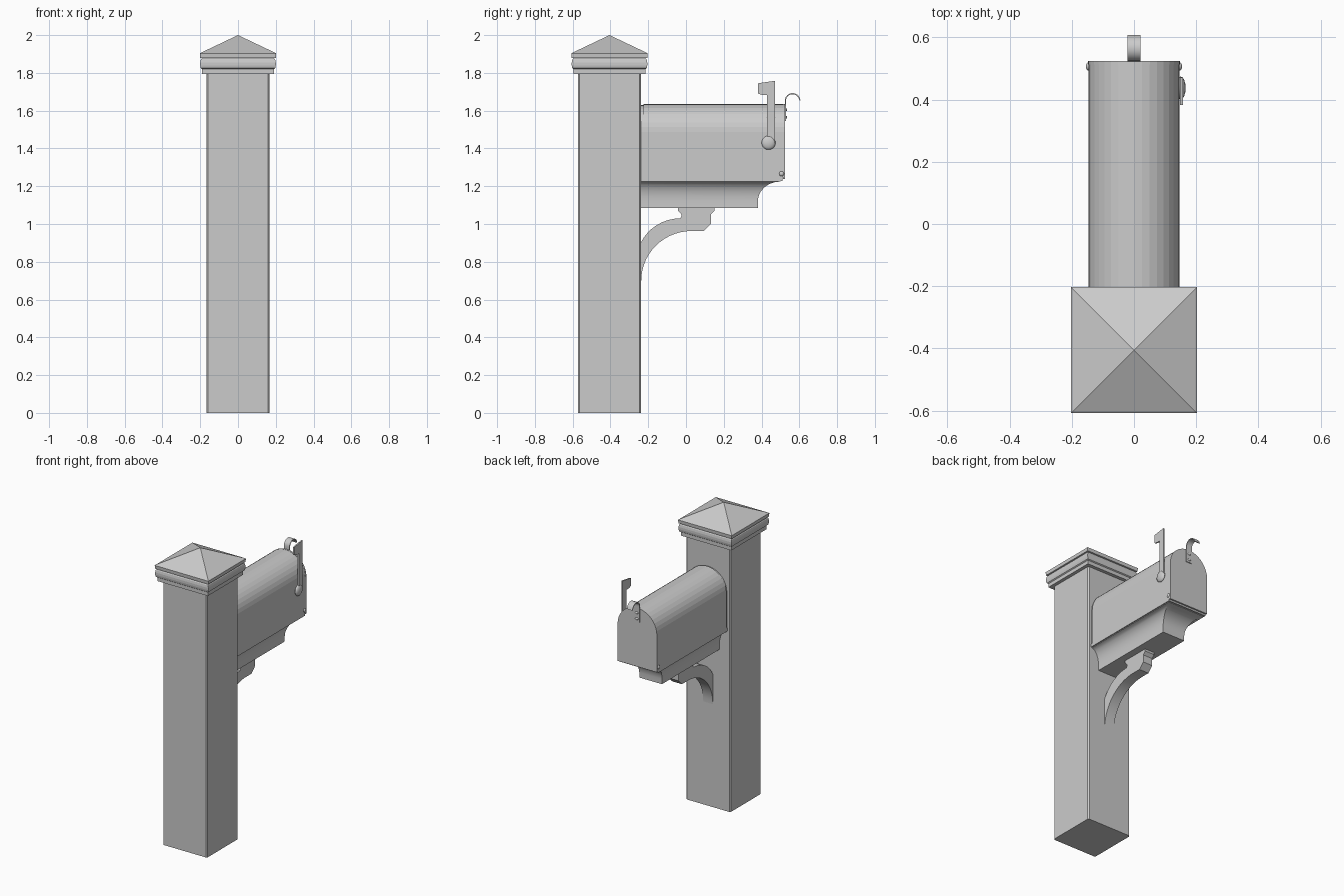
import bpy, bmesh
from math import sin, cos, pi, radians
from mathutils import Matrix

if "Cube" in bpy.data.objects:
    bpy.data.objects.remove(bpy.data.objects["Cube"])


def finish(name, bm, smooth=None):
    bmesh.ops.recalc_face_normals(bm, faces=bm.faces[:])
    me = bpy.data.meshes.new(name)
    bm.to_mesh(me)
    bm.free()
    ob = bpy.data.objects.new(name, me)
    bpy.context.collection.objects.link(ob)
    if smooth:
        bpy.ops.object.select_all(action='DESELECT')
        ob.select_set(True)
        bpy.context.view_layer.objects.active = ob
        bpy.ops.object.shade_smooth_by_angle(angle=radians(smooth))
    return ob


def loft(name, rings, smooth=None):
    """Skin a list of equal-length closed rings and cap both ends."""
    bm = bmesh.new()
    loops = [[bm.verts.new(p) for p in r] for r in rings]
    n = len(loops[0])
    for a, b in zip(loops, loops[1:]):
        for i in range(n):
            j = (i + 1) % n
            bm.faces.new((a[i], a[j], b[j], b[i]))
    bm.faces.new(loops[0])
    bm.faces.new(loops[-1])
    return finish(name, bm, smooth)


def rect(hx, y0, y1, z):
    return [(-hx, y0, z), (hx, y0, z), (hx, y1, z), (-hx, y1, z)]


def extrude_x(name, profile, x0, x1, smooth=None):
    return loft(name, [[(x, y, z) for y, z in profile] for x in (x0, x1)], smooth)


def arc(cy, cz, ry, rz, a0, a1, n):
    return [(cy + ry * cos(radians(a0 + (a1 - a0) * i / n)),
             cz + rz * sin(radians(a0 + (a1 - a0) * i / n))) for i in range(n + 1)]


PY = -0.405  # post centre

# Post with chamfered corners
h, c = 0.167, 0.008
octagon = [(-h + c, -h), (h - c, -h), (h, -h + c), (h, h - c),
           (h - c, h), (-h + c, h), (-h, h - c), (-h, -h + c)]
loft("post", [[(x, PY + y, z) for x, y in octagon] for z in (0, 1.8)])

# Moulded cap and pyramid roof
mould = [(0.190, 1.795), (0.190, 1.82), (0.197, 1.825), (0.2, 1.84), (0.2, 1.855),
         (0.197, 1.87), (0.191, 1.878), (0.2, 1.88), (0.202, 1.903), (0.198, 1.906)]
loft("post_cap", [rect(w, PY - w, PY + w, z) for w, z in mould])
bm = bmesh.new()
base = [bm.verts.new(p) for p in rect(0.198, PY - 0.198, PY + 0.198, 1.906)]
tip = bm.verts.new((0, PY, 2.0))
for i in range(4):
    bm.faces.new((base[i], base[(i + 1) % 4], tip))
bm.faces.new(base)
finish("cap_roof", bm)


# Arched mailbox shell, rear collar and door
def arch(name, r, y0, y1, z0):
    ring = [(-r, z0)] + [(-x, z) for x, z in arc(0, 1.488, r, r, 0, 180, 18)] + [(r, z0)]
    loft(name, [[(x, y, z) for x, z in ring] for y in (y0, y1)])


arch("mailbox_body", 0.147, -0.225, 0.515, 1.25)
arch("rear_collar", 0.141, -0.242, -0.225, 1.25)
arch("mailbox_door", 0.148, 0.513, 0.524, 1.237)

# Floor plate and coved support underneath
loft("floor_plate", [rect(0.147, -0.24, 0.51, z) for z in (1.228, 1.25)])
cove = [(0, 1.085), (0, 1.12)] + [(1 - cos(radians(a)), 1.12 + 0.105 * sin(radians(a)))
                                  for a in (15, 30, 45, 60, 75, 90)]
loft("coved_support", [rect(0.085 + 0.055 * t, -0.24, 0.38 + 0.12 * t, z)
                       for t, z in cove] + [rect(0.14, -0.24, 0.5, 1.23)], 30)

# Curved bracket
outer = arc(-0.03, 0.80, 0.233, 0.23, 155, 90, 8)
foot = [(-0.022, 1.048), (-0.042, 1.07), (-0.042, 1.087), (0.15, 1.087), (0.15, 1.07),
        (0.132, 1.05), (0.132, 1.0), (0.095, 0.963)]
inner = arc(0.03, 0.70, 0.267, 0.263, 90, 180, 14)
extrude_x("bracket", outer + foot + inner, -0.036, 0.036, 30)

# Signal flag and its domed pivot
flag = [(0.43, 1.43), (0.47, 1.43), (0.47, 1.758), (0.382, 1.745),
        (0.382, 1.69), (0.405, 1.683), (0.43, 1.683)]
extrude_x("flag", flag, 0.148, 0.157)


def dome(name, x, y, z, rx, r):
    bm = bmesh.new()
    bmesh.ops.create_uvsphere(bm, u_segments=16, v_segments=10, radius=1,
                              matrix=Matrix.Translation((x, y, z)) @ Matrix.Diagonal((rx, r, r, 1)))
    finish(name, bm, 40)


dome("flag_pivot", 0.15, 0.437, 1.43, 0.016, 0.037)

# Door hinge pins
for s, side in ((-1, "left"), (1, "right")):
    dome("hinge_pin_" + side, s * 0.146, 0.506, 1.266, 0.009, 0.013)

# Hooked door latch, a thin bent strip with rivets
t = 0.003
hook = lambda d: ([(0.526 + d, 1.545), (0.526 + d, 1.65)]
                  + arc(0.564, 1.652, 0.038 - d, 0.038 - d, 170, 25, 12)
                  + [(0.604 - d, 1.655)])
extrude_x("latch", hook(-t) + hook(t)[::-1], -0.021, 0.021, 40)
for i, z in enumerate((1.565, 1.605)):
    dome("latch_rivet_%d" % (i + 1), 0, 0.528, z, 0.012, 0.008)
